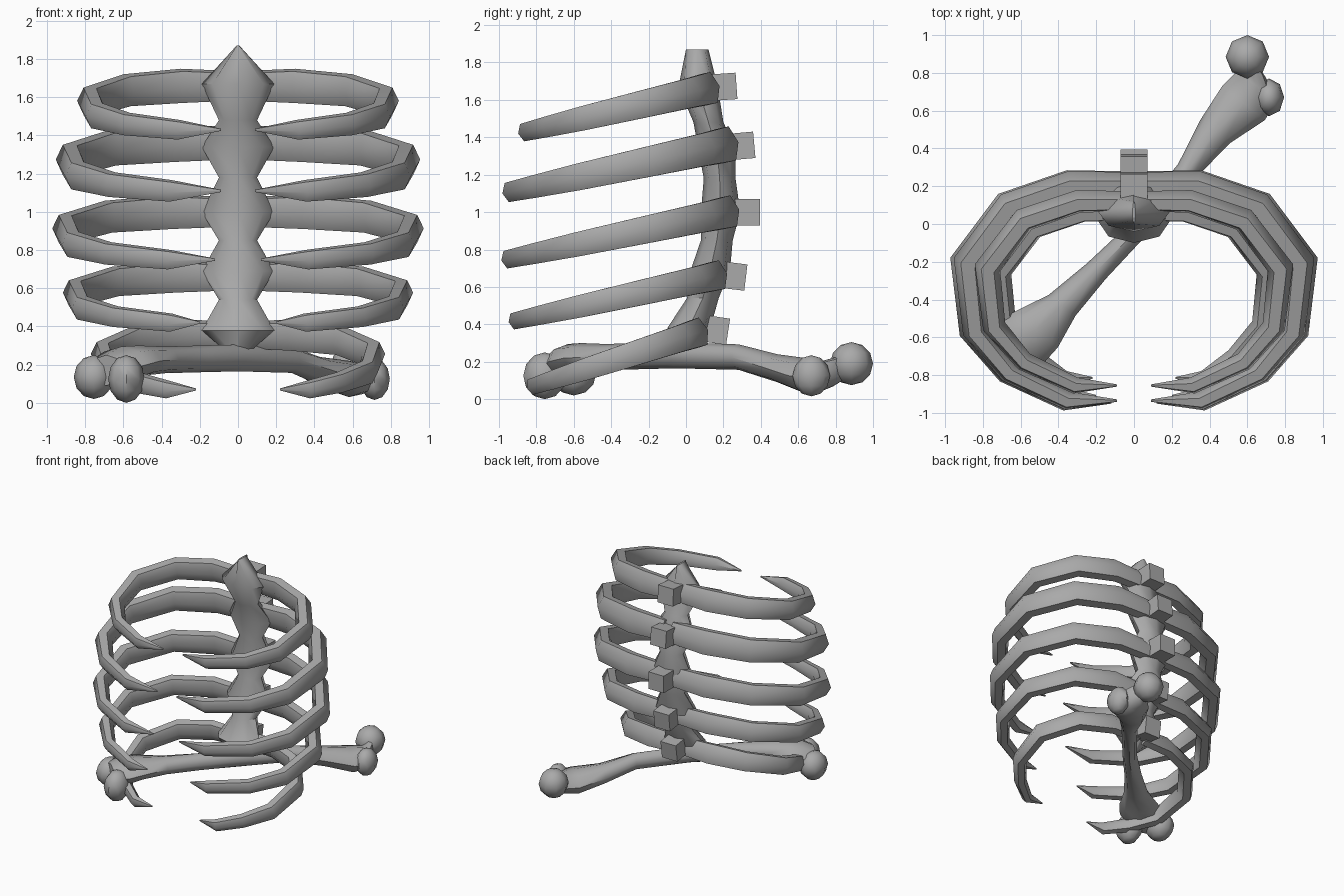
import bpy, bmesh, math
from mathutils import Vector as V

if "Cube" in bpy.data.objects:
    bpy.data.objects.remove(bpy.data.objects["Cube"])

bone = bpy.data.materials.new("bone grey")
bone.diffuse_color = (0.40, 0.40, 0.40, 1)
bone.use_nodes = True
bone.node_tree.nodes["Principled BSDF"].inputs["Base Color"].default_value = bone.diffuse_color
UP = V((0, 0, 1))


def finish(bm, name, angle=50):
    bmesh.ops.recalc_face_normals(bm, faces=bm.faces[:])
    me = bpy.data.meshes.new(name)
    bm.to_mesh(me)
    bm.free()
    me.materials.append(bone)
    ob = bpy.data.objects.new(name, me)
    bpy.context.collection.objects.link(ob)
    bpy.ops.object.select_all(action='DESELECT')
    ob.select_set(True)
    bpy.context.view_layer.objects.active = ob
    bpy.ops.object.shade_smooth_by_angle(angle=math.radians(angle))
    return ob


def loft(name, rings, sides, angle=50):
    """Skin elliptical rings given as (centre, side vector, up vector)."""
    bm = bmesh.new()
    loops = []
    for c, s, u in rings:
        loops.append([bm.verts.new(c + s * math.cos(2 * math.pi * i / sides)
                                   + u * math.sin(2 * math.pi * i / sides))
                      for i in range(sides)])
    for a, b in zip(loops, loops[1:]):
        for i in range(sides):
            j = (i + 1) % sides
            bm.faces.new((a[i], a[j], b[j], b[i]))
    bm.faces.new(loops[0])
    bm.faces.new(loops[-1])
    return finish(bm, name, angle)


# Spine: bulges at each vertebra (z, y centre, half width, half depth)
spine = [(1.87, .06, .008, .06), (1.67, .065, .19, .105), (1.48, .12, .10, .08),
         (1.34, .165, .19, .10), (1.18, .18, .10, .085), (1.0, .185, .19, .105),
         (.85, .165, .10, .085), (.69, .13, .19, .105), (.54, .09, .10, .085),
         (.38, .015, .19, .115), (.23, -.02, .02, .03)]
loft("spine", [(V((0, y, z)), V((w, 0, 0)), V((0, d, 0)))
               for z, y, w, d in spine], 8)

# Rear spurs of the vertebrae (back y, z, tilt)
for n, (y, z, tilt) in enumerate([(.27, 1.675, .07), (.365, 1.36, .09), (.395, 1.0, 0),
                                  (.32, .65, -.12), (.225, .36, -.15)]):
    d = V((0, math.cos(tilt), math.sin(tilt)))
    u = V((0, -math.sin(tilt), math.cos(tilt))) * .1
    end = V((0, y, z))
    # square tube, turned so that its sides lie flat
    s = V((.1, 0, 0))
    r2 = math.sqrt(.5)
    loft(f"vertebra_spur_{n + 1}", [(c, (s + u) * r2, (u - s) * r2)
                                    for c in (end - d * .2, end)], 4, 30)

# Ribs: plan of half a hoop (x, y from 0 at back to 1 at front, height radius, side radius)
plan = [(.04, .00, .085, .055), (.38, .00, .098, .062), (.75, .10, .092, .066),
        (1.0, .36, .085, .070), (.955, .68, .075, .062), (.75, .87, .064, .052),
        (.40, 1.0, .055, .045), (.10, 1.0, .006, .006)]
# back y, back z, front y, front z, half width, thickness, tip x
hoops = [(.12, 1.66, -.855, 1.43, .775, 1.0, .09), (.215, 1.36, -.935, 1.11, .88, 1.1, .09),
         (.225, 1.0, -.945, .75, .905, 1.0, .12), (.165, .66, -.91, .42, .855, .92, .20),
         (.065, .355, -.815, .07, .71, .9, .22)]
for n, (yb, zb, yf, zf, w, t, tip) in enumerate(hoops):
    normal = V((0, zb - zf, 0)) * -1 + V((0, 0, yb - yf))
    normal.normalize()
    for side, label in ((1, "right"), (-1, "left")):
        pts = []
        for k, (x, f, _, _) in enumerate(plan):
            px = tip if k == len(plan) - 1 else x * w
            if k == len(plan) - 2:
                px = max(px, tip + .15)
            pts.append(V((px * side, yb + (yf - yb) * f, zb + (zf - zb) * f)))
        rings = []
        for k, p in enumerate(pts):
            a, b = pts[max(k - 1, 0)], pts[min(k + 1, len(pts) - 1)]
            across = (b - a).normalized().cross(normal).normalized()
            rings.append((p, across * plan[k][3] * t, normal * plan[k][2] * t))
        loft(f"rib_{n + 1}_{label}", rings, 6)

# Thigh bone shaft: (x, y, z, half width, half height)
P = V((.78, -.62, 0))
shaft = [(-.69, -.69, .17, .13, .08), (-.61, -.63, .20, .17, .095), (-.52, -.56, .22, .15, .08),
         (-.38, -.43, .225, .09, .07), (-.2, -.25, .23, .065, .07),
         (0, -.05, .235, .055, .07), (.28, .28, .225, .06, .068),
         (.43, .49, .165, .10, .075), (.58, .64, .125, .145, .095),
         (.65, .73, .125, .13, .08), (.64, .82, .16, .075, .07), (.61, .88, .19, .06, .06)]
loft("thigh_bone_shaft", [(V((x, y, z)), P * a, UP * b) for x, y, z, a, b in shaft], 8)


# Knuckles, ball head and side bump of the thigh bone
def knob(name, loc, size):
    bm = bmesh.new()
    bmesh.ops.create_uvsphere(bm, u_segments=8, v_segments=6, radius=1)
    for v in bm.verts:
        v.co = V(loc) + V([a * b for a, b in zip(v.co, size)])
    finish(bm, name)


knob("knuckle_outer", (-.755, -.60, .135), (.105, .12, .115))
knob("knuckle_inner", (-.585, -.755, .125), (.095, .115, .125))
knob("ball_head", (.60, .885, .19), (.115, .115, .115))
knob("side_bump", (.715, .67, .125), (.08, .10, .11))
